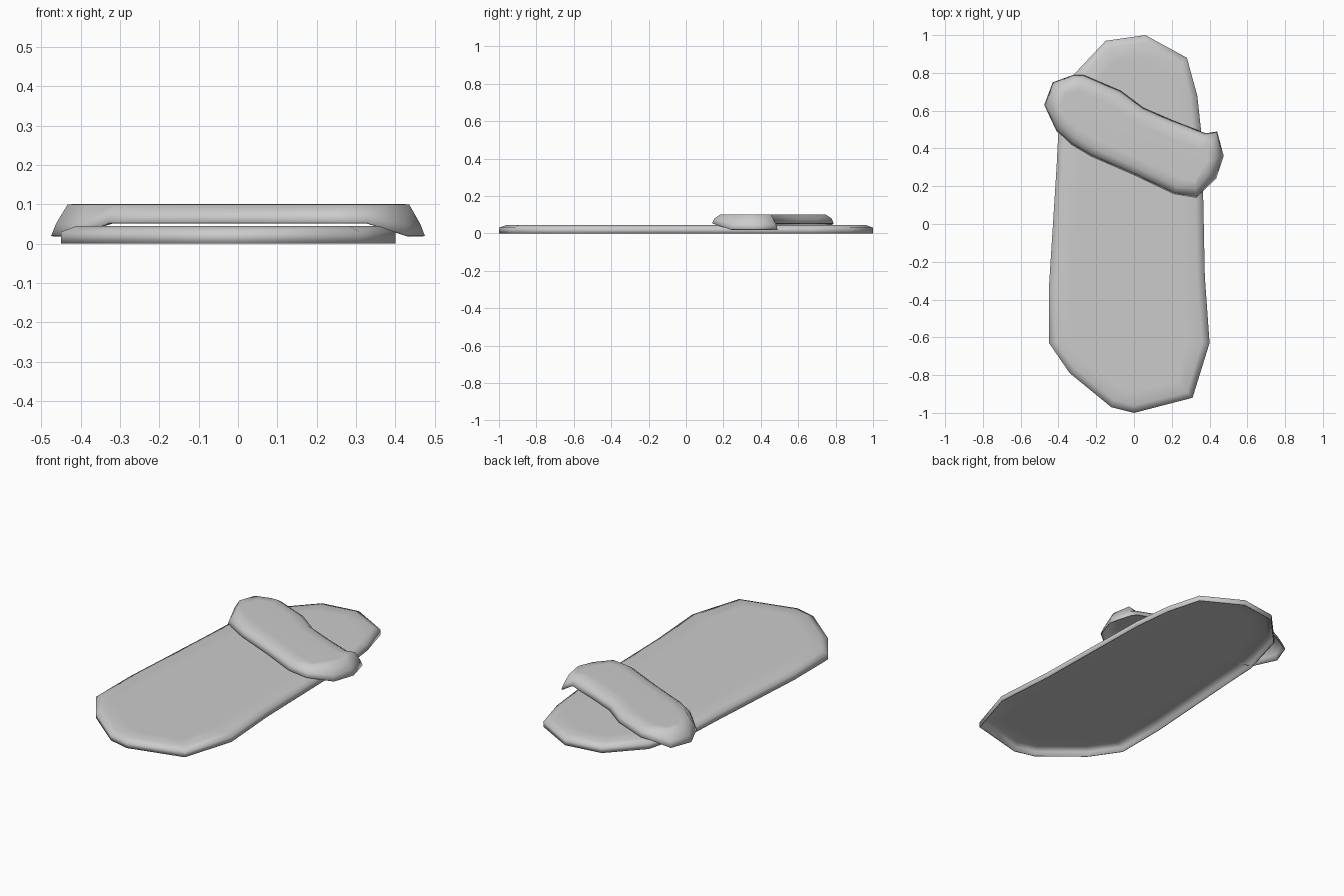
import bpy
import bmesh
from mathutils import Vector

cube = bpy.data.objects.get("Cube")
if cube:
    bpy.data.objects.remove(cube, do_unlink=True)

grey = bpy.data.materials.new("plain grey")
grey.use_nodes = True
colour = (0.6, 0.6, 0.6, 1)
grey.diffuse_color = colour
grey.node_tree.nodes["Principled BSDF"].inputs["Base Color"].default_value = colour


def inset_towards_axis(point, axis, distance):
    """Move an outline point towards the nearest point of the part's long axis."""
    start, end = axis
    along = end - start
    t = max(0, min(1, (point - start).dot(along) / along.length_squared))
    return point + (start + along * t - point).normalized() * distance


def build_shell(name, outline, axis, layers):
    """Stack inset copies of a counter-clockwise outline into a thin shell, open below.
    Each layer is an inset distance and a height rule."""
    bm = bmesh.new()
    rings = []
    for distance, height in layers:
        ring = []
        for p in outline:
            q = inset_towards_axis(p, axis, distance)
            ring.append(bm.verts.new((q.x, q.y, height(p))))
        rings.append(ring)
    count = len(outline)
    for low, high in zip(rings, rings[1:]):
        for i in range(count):
            j = (i + 1) % count
            bm.faces.new((low[i], low[j], high[j], high[i]))
    bm.faces.new(rings[-1])
    for face in bm.faces:
        face.smooth = True
    mesh = bpy.data.meshes.new(name)
    bm.to_mesh(mesh)
    bm.free()
    mesh.materials.append(grey)
    obj = bpy.data.objects.new(name, mesh)
    bpy.context.collection.objects.link(obj)
    shell = obj.modifiers.new("shell thickness", "SOLIDIFY")
    shell.thickness = .005
    shell.offset = -1


def points(pairs):
    return [Vector(p) for p in reversed(pairs)]


def level(z):
    return lambda p: z


def strap_level(middle, ends):
    """Height rule that differs between the strap's span and its two ends."""
    return lambda p: ends if abs(p.x) > .405 else middle


# Sole: shallow shell with a chamfered upper rim, hollow underneath
sole_outline = points([
    (.06, 1), (.28, .88), (.335, .68), (.36, .45), (.375, -.28), (.4, -.63),
    (.31, -.92), (0, -1), (-.12, -.97), (-.34, -.79), (-.45, -.63),
    (-.45, -.33), (-.41, .3), (-.4, .5), (-.32, .79), (-.15, .97)])
build_shell("sole", sole_outline, (Vector((0, .6)), Vector((0, -.6))),
            [(0, level(0)), (0, level(.03)),
             (.04, level(.045)), (.12, level(.045))])

# Strap: hollow band across the toes whose two ends drop beside the sole
strap_outline = points([
    (-.27, .79), (-.07, .705), (.05, .615), (.2, .55), (.38, .48), (.44, .49),
    (.475, .36), (.435, .24), (.33, .14), (.21, .16), (0, .26), (-.23, .36),
    (-.33, .42), (-.41, .49), (-.475, .63), (-.43, .75), (-.32, .79)])
build_shell("toe_strap", strap_outline, (Vector((-.3, .63)), Vector((.32, .31))),
            [(0, strap_level(.053, .02)), (.012, strap_level(.08, .05)),
             (.042, level(.1)), (.09, level(.101))])
